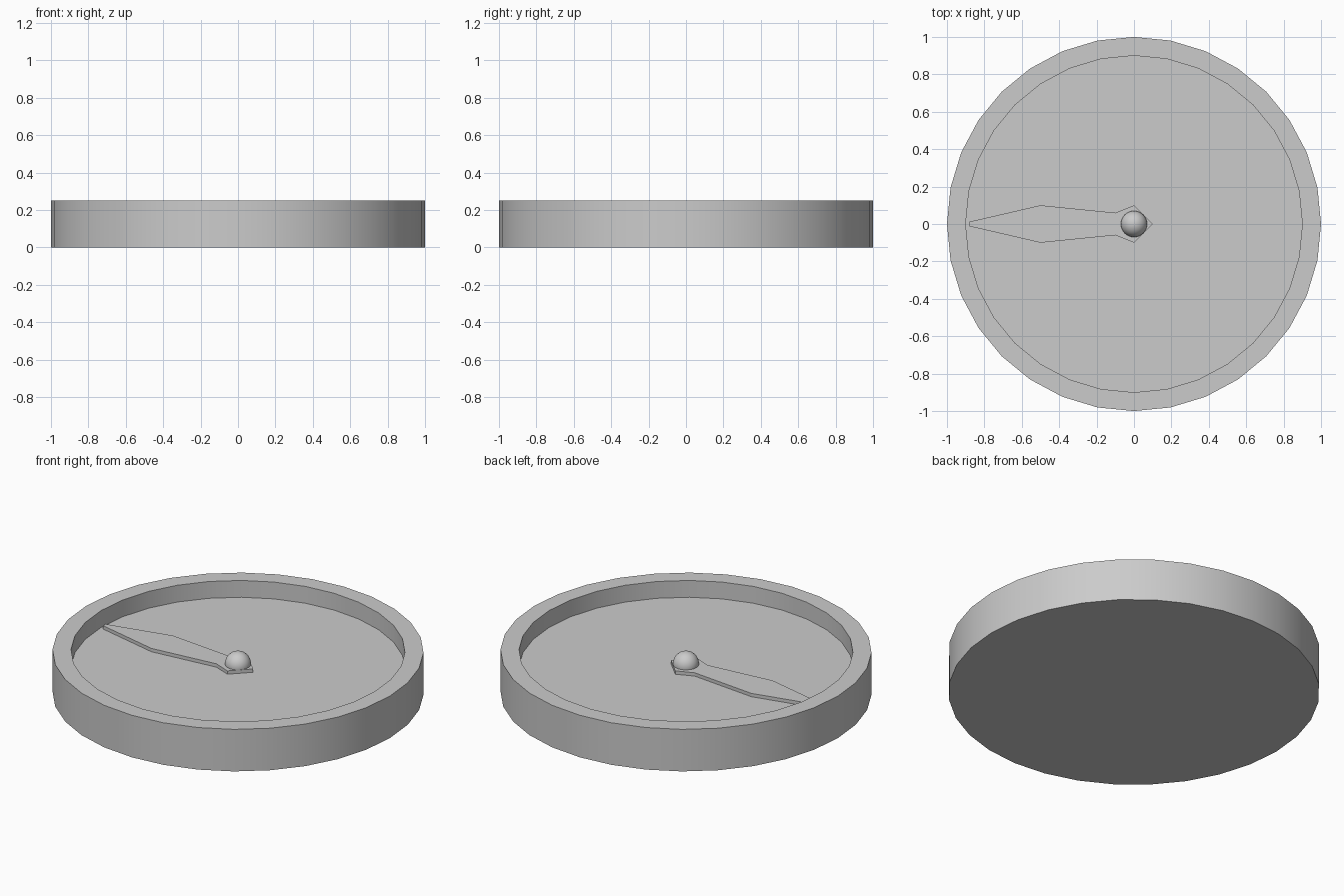
import bpy, bmesh, math

if "Cube" in bpy.data.objects:
    bpy.data.objects.remove(bpy.data.objects["Cube"])

def add_mesh(name, bm, smooth=True):
    bmesh.ops.recalc_face_normals(bm, faces=bm.faces)
    me = bpy.data.meshes.new(name)
    bm.to_mesh(me)
    bm.free()
    ob = bpy.data.objects.new(name, me)
    bpy.context.collection.objects.link(ob)
    if smooth:
        bpy.ops.object.select_all(action='DESELECT')
        ob.select_set(True)
        bpy.context.view_layer.objects.active = ob
        bpy.ops.object.shade_smooth_by_angle(angle=math.radians(30))
    return ob

SIDES, FLOOR = 32, 0.15

# Dish-shaped case: profile rings joined bottom to floor, capped at both ends
bm = bmesh.new()
rings = []
for r, z in [(1.0, 0.0), (1.0, 0.25), (0.9, 0.25), (0.9, FLOOR)]:
    rings.append([bm.verts.new((r * math.cos(a), r * math.sin(a), z))
                  for a in (2 * math.pi * i / SIDES for i in range(SIDES))])
for lo, hi in zip(rings, rings[1:]):
    for i in range(SIDES):
        j = (i + 1) % SIDES
        bm.faces.new((lo[i], lo[j], hi[j], hi[i]))
bm.faces.new(rings[0])
bm.faces.new(rings[-1])
add_mesh("case", bm)

# Needle: half outline mirrored in y, extruded upward from the floor
half = [(-0.88, 0.012), (-0.5, 0.1), (-0.1, 0.06), (0.0, 0.1)]
outline = half + [(0.1, 0.0)] + [(x, -y) for x, y in reversed(half)]
bm = bmesh.new()
base = bm.faces.new([bm.verts.new((x, y, FLOOR)) for x, y in outline])
ext = bmesh.ops.extrude_face_region(bm, geom=[base], use_keep_orig=True)
top = [v for v in ext["geom"] if isinstance(v, bmesh.types.BMVert)]
bmesh.ops.translate(bm, verts=top, vec=(0, 0, 0.02))
add_mesh("needle", bm, smooth=False)

# Pivot ball in the middle
bm = bmesh.new()
bmesh.ops.create_uvsphere(bm, u_segments=32, v_segments=16, radius=0.07)
bmesh.ops.translate(bm, verts=bm.verts, vec=(0, 0, 0.175))
add_mesh("pivot", bm)
